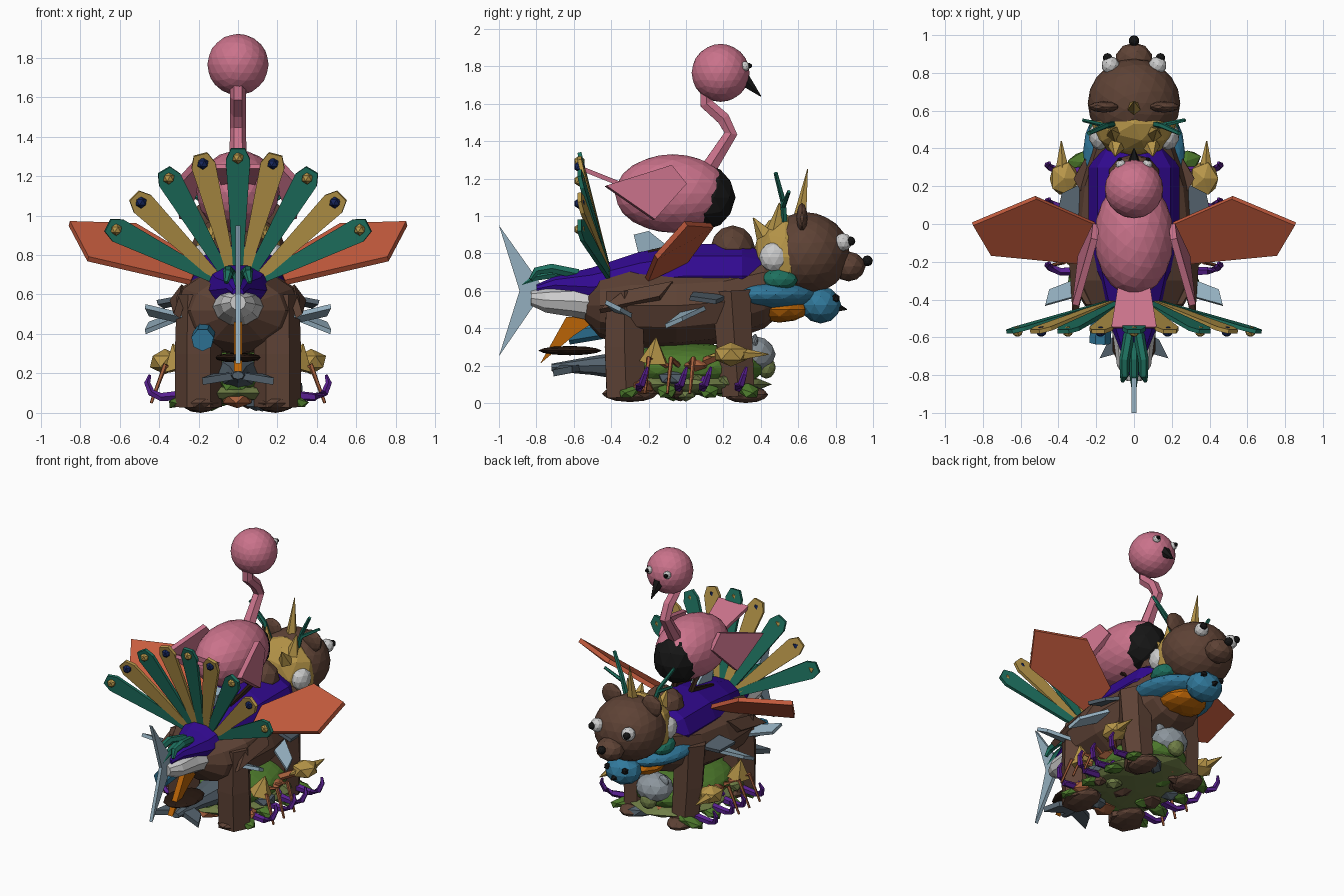
import bpy, bmesh, random
from math import sin, cos, pi, atan2
from mathutils import Vector, Matrix, Euler

if "Cube" in bpy.data.objects:
    bpy.data.objects.remove(bpy.data.objects["Cube"])

random.seed(4)
HEX = dict(brown='5e4438', dark='2c1f18', pink='c9728a', black='1c1c1c', teal='23705f', gold='b5944a',
           navy='1c2a5c', red='c45c40', indigo='35128f', white='c9c9c9', blue='34789a', ice='92adbd',
           steel='54616b', orange='b8640f', green='4f7a30', olive='6f7d48', purple='5a2590', grey='8b949b',
           shell='a4603f')
MATS = {}


def mat(c):
    if c not in MATS:
        m = MATS[c] = bpy.data.materials.new(c)
        rgb = [(int(HEX[c][i:i + 2], 16) / 255) ** 2.2 for i in (0, 2, 4)]
        m.diffuse_color = (*rgb, 1)
        m.use_nodes = True
        m.node_tree.nodes["Principled BSDF"].inputs["Base Color"].default_value = m.diffuse_color
    return MATS[c]


def finish(name, bm, c):
    bmesh.ops.recalc_face_normals(bm, faces=bm.faces[:])
    me = bpy.data.meshes.new(name)
    bm.to_mesh(me)
    bm.free()
    me.materials.append(mat(c))
    bpy.context.collection.objects.link(bpy.data.objects.new(name, me))


def ball(name, loc, r, c, sub=2, rot=(0, 0, 0)):
    r = (r, r, r) if not isinstance(r, tuple) else r
    bm = bmesh.new()
    bmesh.ops.create_icosphere(bm, subdivisions=sub, radius=1,
                               matrix=Matrix.LocRotScale(Vector(loc), Euler(rot), Vector(r)))
    finish(name, bm, c)


def tube(name, pts, radii, c, n=6):
    """Faceted tube through points; a zero-ish radius makes a spike."""
    pts = [Vector(p) for p in pts]
    if not isinstance(radii, (list, tuple)):
        radii = [radii] * len(pts)
    bm, rings = bmesh.new(), []
    for i, p in enumerate(pts):
        d = (pts[min(i + 1, len(pts) - 1)] - pts[max(i - 1, 0)]).normalized()
        a = d.cross(Vector((1, 0.01, 0)) if abs(d.x) < .8 else Vector((0, 0, 1))).normalized()
        b = d.cross(a)
        rings.append([bm.verts.new(p + radii[i] * (a * cos(t) + b * sin(t)))
                      for t in [2 * pi * (k + .5) / n for k in range(n)]])
    skin(name, bm, rings, c)


def skin(name, bm, rings, c):
    n = len(rings[0])
    for r, s in zip(rings, rings[1:]):
        for k in range(n):
            bm.faces.new((r[k], r[(k + 1) % n], s[(k + 1) % n], s[k]))
    bm.faces.new(rings[0])
    bm.faces.new(rings[-1])
    finish(name, bm, c)


def loft(name, secs, c, n=10):
    """Body along y from sections (y, z, rx, rz)."""
    bm = bmesh.new()
    rings = [[bm.verts.new((rx * cos(2 * pi * k / n), y, z + rz * sin(2 * pi * k / n))) for k in range(n)]
             for y, z, rx, rz in secs]
    skin(name, bm, rings, c)


def plate(name, pts, c, t=.012):
    """Thin slab over a polygon."""
    pts = [Vector(p) for p in pts]
    nrm = sum(((a - pts[0]).cross(b - pts[0]) for a, b in zip(pts[1:], pts[2:])), Vector()).normalized() * t
    bm = bmesh.new()
    skin(name, bm, [[bm.verts.new(p + s * nrm) for p in pts] for s in (-1, 1)], c)


def mir(s, pts):
    return [(s * x, y, z) for x, y, z in pts]


# bear
loft('bear_body', [(-.54, .52, .1, .08), (-.46, .52, .24, .17), (-.3, .52, .32, .22), (-.05, .52, .33, .23),
                   (.2, .54, .3, .22), (.42, .6, .22, .2), (.5, .62, .15, .15)], 'brown', 12)
ball('bear_head', (0, .64, .8), (.245, .235, .22), 'brown', 3)
ball('bear_muzzle', (0, .87, .73), (.1, .09, .08), 'brown')
ball('bear_nose', (0, .97, .76), .029, 'black')
ball('brown_hump', (0, .25, .83), (.14, .12, .12), 'brown')
for s in (-1, 1):
    ball('bear_eye', (s * .125, .84, .86), .048, 'white')
    ball('bear_pupil', (s * .14, .88, .865), .025, 'black')
    ball('bear_ear', (s * .16, .62, .99), (.08, .03, .08), 'brown')
    tube('bear_back_leg', mir(s, [(.2, -.33, .6), (.2, -.33, .3), (.2, -.32, .03)]), [.11, .12, .12], 'brown')
    ball('bear_back_paw', (s * .19, -.3, .05), (.1, .15, .045), 'brown')
    tube('bear_front_leg', mir(s, [(.2, .24, .6), (.2, .26, .3), (.19, .28, .04)]), [.12, .11, .1], 'brown')
    ball('bear_front_paw', (s * .19, .32, .045), (.09, .12, .045), 'brown')
    plate('brown_folded_wing', mir(s, [(.31, -.46, .49), (.28, -.33, .59), (.27, -.07, .64), (.33, -.14, .56)]),
          'brown', .02)

# wading bird riding on top
ball('pink_body', (0, -.07, 1.12), (.21, .31, .21), 'pink', 3)
ball('pink_chest', (0, .1, 1.1), (.16, .165, .175), 'black')
tube('pink_neck', [(0, .1, 1.22), (0, .17, 1.33), (0, .24, 1.44), (0, .2, 1.52), (0, .11, 1.6), (0, .11, 1.7)],
     [.05, .043, .04, .04, .04, .04], 'pink')
ball('pink_head', (0, .185, 1.765), .155, 'pink', 3)
tube('pink_bird_beak', [(0, .3, 1.74), (0, .4, 1.64)], [.045, .003], 'black')
plate('pink_tail', [(-.08, -.3, 1.15), (.08, -.3, 1.15), (.12, -.55, 1.25), (-.12, -.55, 1.25)], 'pink')
for s in (-1, 1):
    ball('pink_bird_eye', (s * .07, .315, 1.8), .027, 'white')
    ball('pink_bird_pupil', (s * .075, .338, 1.803), .016, 'black', 1)
    plate('pink_wing', mir(s, [(.31, -.43, 1.16), (.21, -.08, 1.27), (.2, 0, 1.17), (.28, -.17, .98)]), 'pink', .018)
    tube('pink_bird_leg', mir(s, [(.07, -.05, .95), (.07, .04, .86), (.07, -.2, .8)]), .02, 'dark', 5)

# indigo bird body with feather fan
loft('indigo_body', [(.45, .68, .14, .12), (.3, .68, .24, .18), (0, .68, .24, .18), (-.25, .65, .21, .165),
                     (-.5, .62, .14, .11), (-.7, .63, .06, .05), (-.8, .61, .03, .025)], 'indigo')
for i, (x, z) in enumerate([(0, 1.34), (.19, 1.31), (.375, 1.23), (.525, 1.1), (.66, .95)]):
    for s in ((1, -1) if i else (1,)):
        base, tip = Vector((s * (.08 if i > 2 else .02 * i), -.4, .66)), Vector((s * x, -.57, z))
        d = (tip - base).normalized()
        side = d.cross(Vector((0, 1, 0))).normalized()
        sh = tip - d * .06
        plate('fan_feather', [base - side * .02, base + side * .02, sh + side * .062, tip + side * .035,
                              tip - side * .035, sh - side * .062], 'gold' if i % 2 else 'teal', .011)
        ball('feather_spot', tip - d * .05 + Vector((0, -.012, 0)), .031, 'navy' if i % 2 else 'gold', 1)

# pale whale body, teal tail plumes, shark fins
loft('white_body', [(.3, .5, .15, .12), (-.3, .52, .18, .13), (-.6, .545, .11, .09), (-.75, .55, .09, .07),
                    (-.83, .56, .04, .04)], 'white')
for x, z in ((0, .63), (.05, .66), (-.05, .66)):
    tube('teal_tail_plume', [(x * .5, -.58, z + .03), (x, -.72, z + .06), (x, -.8, z + .045),
                             (x * 1.2, -.88 + abs(x), z)], [.03, .028, .024, .012], 'teal')
plate('shark_tail_fin', [(0, -.78, .64), (0, -1, .95), (0, -.89, .6), (0, -1, .25), (0, -.78, .57)], 'ice')
plate('shark_dorsal_fin', [(0, -.05, .8), (0, -.2, .92), (0, -.28, .9), (0, -.25, .78)], 'ice', .03)
for s in (-1, 1):
    plate('shark_side_fin', mir(s, [(.22, .17, .54), (.22, .02, .51), (.47, -.11, .41), (.45, -.02, .45)]), 'ice')
    plate('shark_rear_fin', mir(s, [(.22, -.26, .45), (.22, -.36, .48), (.47, -.43, .54), (.45, -.35, .5)]), 'ice')
    plate('steel_side_fin', mir(s, [(.2, .25, .58), (.2, .05, .6), (.41, .02, .56), (.38, .16, .54)]), 'steel')
    plate('steel_fluke', mir(s, [(0, -.55, .19), (0, -.66, .19), (.18, -.71, .16), (.13, -.61, .18)]), 'steel', .018)
    # spread red wings
    plate('red_wing', mir(s, [(.2, 0, .76), (.52, .14, .95), (.855, 0, .96), (.76, -.16, .78), (.24, -.21, .66)]),
          'red', .015)
loft('steel_body', [(-.72, .19, .03, .02), (-.5, .2, .06, .05), (-.2, .2, .14, .1)], 'steel', 8)

# blue bird under the chin
ball('blue_body', (0, .38, .58), (.27, .32, .09), 'blue', 3)
ball('blue_head', (0, .72, .525), (.13, .11, .1), 'blue')
ball('orange_chest', (0, .5, .5), (.16, .16, .07), 'orange')
tube('blue_bird_beak', [(0, .8, .51), (0, .86, .5)], [.03, .003], 'black', 5)
tube('blue_tail_stub', [(-.17, -.45, .4), (-.18, -.63, .37)], .058, 'blue', 7)

# gold maned head with horn, ears and antlers
ball('gold_mane', (0, .53, .78), (.235, .175, .23), 'gold')
tube('gold_horn', [(0, .61, .98), (0, .65, 1.25)], [.04, .002], 'gold', 5)
for s in (-1, 1):
    ball('blue_bird_eye', (s * .07, .8, .56), .025, 'black', 1)
    tube('gold_ear', mir(s, [(.1, .48, .92), (.12, .5, 1.07)]), [.05, .004], 'gold', 5)
    tube('gold_spike', mir(s, [(.09, .42, .9), (.1, .36, .99)]), [.05, .004], 'gold', 5)
    ball('mane_patch', (s * .18, .47, .78), (.06, .08, .08), 'white')
    ball('teal_patch', (s * .17, .5, .66), (.07, .1, .06), 'teal')
    tube('antler', mir(s, [(.1, .53, .93), (.15, .52, 1.08), (.24, .48, 1.23)]), [.018, .016, .012], 'teal', 5)
    tube('antler_branch', mir(s, [(.14, .52, 1.05), (.27, .55, 1.13)]), [.014, .01], 'teal', 5)

# rear tails
plate('orange_tail', [(0, -.45, .46), (0, -.64, .46), (0, -.78, .21), (0, -.6, .36)], 'orange', .02)
ball('flat_brown_tail', (0, -.62, .28), (.12, .17, .025), 'dark')

# crab, octopus arms and shelled animals between the legs
ball('shell_top', (0, .02, .19), (.29, .4, .13), 'green', 3)
ball('shell_rim', (0, .02, .1), (.31, .44, .06), 'olive')
ball('crab_body', (0, .05, .2), (.33, .14, .06), 'shell')
ball('mouse_body', (0, .36, .26), (.13, .12, .1), 'grey')
ball('mouse_face', (0, .43, .19), (.06, .05, .06), 'olive')
for s in (-1, 1):
    ball('mouse_ear', (s * .08, .37, .33), (.04, .015, .04), 'grey')
    tube('crab_arm', mir(s, [(.25, .1, .22), (.36, .2, .26)]), .025, 'shell', 5)
    ball('crab_claw', (s * .37, .24, .26), (.085, .1, .065), 'gold', 1)
    tube('claw_spike', mir(s, [(.38, .3, .26), (.385, .44, .26)]), [.035, .003], 'gold', 5)
    tube('claw_back_spike', mir(s, [(.34, .2, .26), (.33, .12, .25)]), [.03, .003], 'gold', 5)
    tube('side_spike', mir(s, [(.3, -.17, .22), (.33, -.16, .35)]), [.08, .003], 'gold', 5)
    for y in (-.2, -.08, .04):
        tube('crab_leg', mir(s, [(.27, y * .5, .2), (.37, y, .24), (.44, y - .02, .05)]), [.016, .014, .008], 'shell', 5)
    for k, y in enumerate((-.25, -.04, .09, .28)):
        arm = [(.24 + .02 * j, y, .13 - .02 * j) for j in range(3)]
        arm += [(.39 + .07 * sin(t), y + .02 * t, .15 - .07 * cos(t)) for t in (0, .8, 1.6, 2.2)]
        tube('octopus_arm', mir(s, arm), [.03, .028, .026, .022, .02, .016, .008], 'purple', 5)
    for y in (-.3, -.1, .12, .33):
        ball('shell_foot', (s * .27, y, .07), (.1, .06, .035), 'green', 1, (0, s * .35, y))
# small facets of the crowded underside
for i in range(26):
    p = (random.uniform(-.26, .26), random.uniform(-.38, .38), random.uniform(.05, .14))
    ball('under_lump', p, (random.uniform(.04, .09), random.uniform(.05, .1), .045),
         ('green', 'olive', 'brown', 'steel', 'shell')[i % 5], 1, (0, 0, random.uniform(0, 3)))
